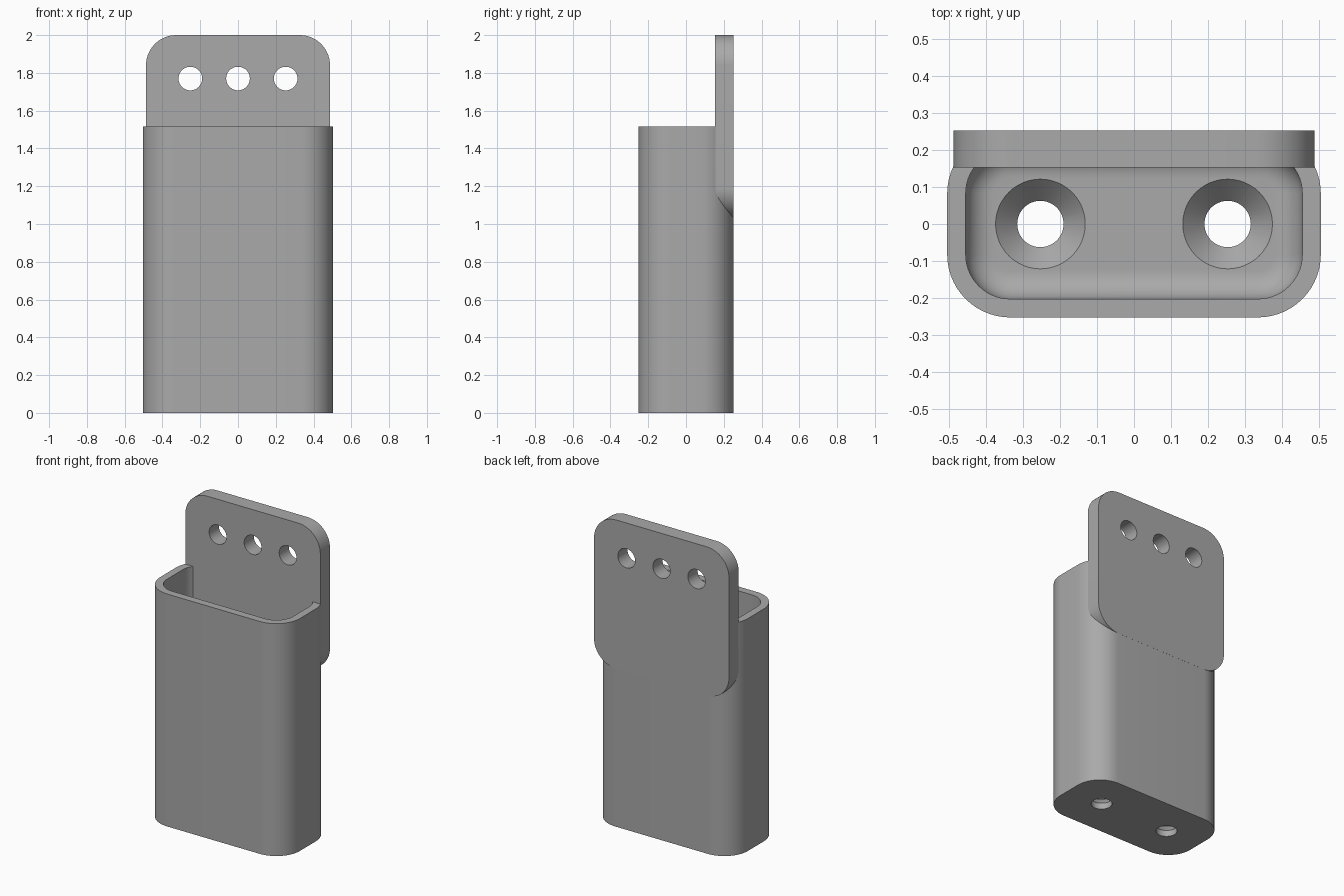
import bpy, bmesh, math

if "Cube" in bpy.data.objects:
    bpy.data.objects.remove(bpy.data.objects["Cube"], do_unlink=True)

grey = bpy.data.materials.new("plain_grey")
grey.use_nodes = True
grey.diffuse_color = (0.4, 0.4, 0.4, 1)
grey.node_tree.nodes["Principled BSDF"].inputs["Base Color"].default_value = (0.4, 0.4, 0.4, 1)

HOLE = 0.0625
SPACING = 0.2525


def rounded_rect(hx, hy, r, steps=14):
    """Counter-clockwise outline of a rounded rectangle."""
    pts = []
    for quarter, (sx, sy) in enumerate([(1, 1), (-1, 1), (-1, -1), (1, -1)]):
        for i in range(steps + 1):
            a = math.pi / 2 * (quarter + i / steps)
            pts.append((sx * (hx - r) + r * math.cos(a), sy * (hy - r) + r * math.sin(a)))
    return pts


def circle(r, x=0, y=0, n=48):
    return [(x + r * math.cos(2 * math.pi * i / n), y + r * math.sin(2 * math.pi * i / n))
            for i in range(n)]


def loft(name, sections):
    """Closed solid through a stack of (outline, z) sections."""
    bm = bmesh.new()
    rings = [[bm.verts.new((x, y, z)) for x, y in pts] for pts, z in sections]
    n = len(rings[0])
    for a, b in zip(rings, rings[1:]):
        for i in range(n):
            j = (i + 1) % n
            bm.faces.new((a[i], a[j], b[j], b[i]))
    bm.faces.new(rings[0][::-1])
    bm.faces.new(rings[-1])
    bmesh.ops.recalc_face_normals(bm, faces=bm.faces)
    mesh = bpy.data.meshes.new(name)
    bm.to_mesh(mesh)
    bm.free()
    mesh.materials.append(grey)
    obj = bpy.data.objects.new(name, mesh)
    bpy.context.collection.objects.link(obj)
    return obj


def activate(obj):
    bpy.ops.object.select_all(action='DESELECT')
    obj.select_set(True)
    bpy.context.view_layer.objects.active = obj


def cut(obj, cutter):
    cutter.hide_render = True
    activate(obj)
    mod = obj.modifiers.new("hole", 'BOOLEAN')
    mod.operation = 'DIFFERENCE'
    mod.solver = 'EXACT'
    mod.object = cutter
    bpy.ops.object.modifier_apply(modifier=mod.name)
    bpy.data.objects.remove(cutter, do_unlink=True)


# Open-topped holder: outer wall, rim, inner wall, filleted floor edge
HX, HY, CORNER, WALL, TOP = 0.504, 0.252, 0.17, 0.05, 1.515
FLOOR, FILLET = 0.1, 0.075
sections = [(rounded_rect(HX, HY, CORNER), 0), (rounded_rect(HX, HY, CORNER), TOP),
            (rounded_rect(HX - WALL, HY - WALL, CORNER - WALL), TOP)]
for i in range(9):
    a = math.pi / 2 * i / 8
    inset = WALL + FILLET * (1 - math.cos(a))
    sections.append((rounded_rect(HX - inset, HY - inset, CORNER - inset),
                     FLOOR + FILLET * (1 - math.sin(a))))
holder = loft("holder_body", sections)

# Countersunk screw holes in the floor
for side in (-1, 1):
    x = side * SPACING
    cut(holder, loft("countersink_cutter", [
        (circle(HOLE, x), -0.1), (circle(HOLE, x), 0.04),
        (circle(0.121, x), FLOOR), (circle(0.121, x), FLOOR + 0.05)]))

# Upright back plate, drawn flat and then stood up
PLATE_HALF, PLATE_Z, THICK = 0.485, 1.515, 0.1
outline = rounded_rect(0.487, PLATE_HALF, 0.16)
plate = loft("back_plate", [(outline, -THICK / 2), (outline, THICK / 2)])
for x in (-SPACING, 0, SPACING):
    hole = circle(HOLE, x, 1.77 - PLATE_Z)
    cut(plate, loft("plate_hole_cutter", [(hole, -0.2), (hole, 0.2)]))
plate.rotation_euler.x = math.pi / 2
plate.location = (0, HY + 0.0005 - THICK / 2, PLATE_Z)

for obj in (holder, plate):
    activate(obj)
    bpy.ops.object.shade_smooth_by_angle(angle=math.radians(30))
